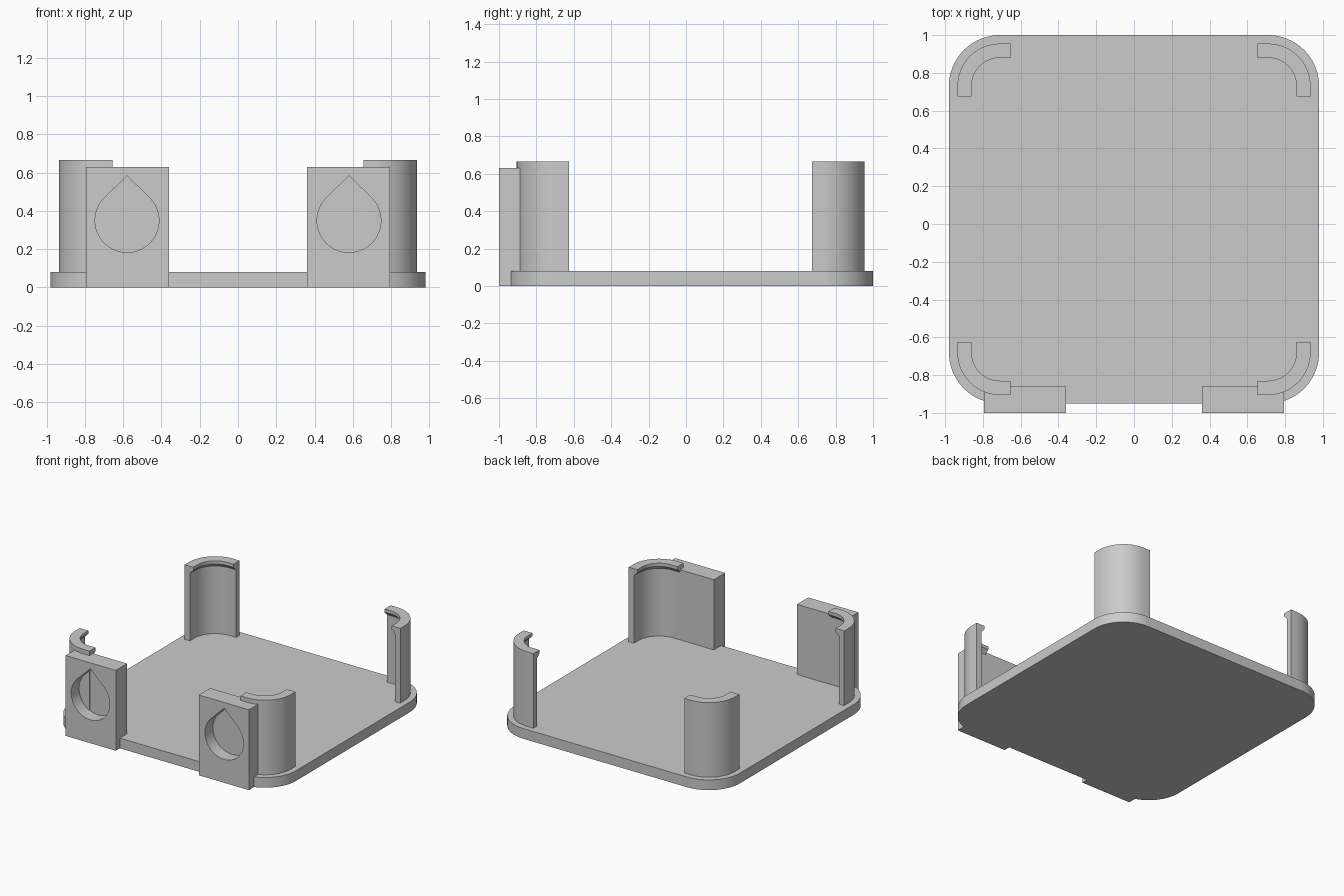
import bpy
import bmesh
from math import sin, cos, pi, radians

if "Cube" in bpy.data.objects:
    bpy.data.objects.remove(bpy.data.objects["Cube"], do_unlink=True)

grey = bpy.data.materials.new("plain grey")
grey.use_nodes = True
COLOUR = (0.6, 0.6, 0.6, 1)
grey.diffuse_color = COLOUR
grey.node_tree.nodes["Principled BSDF"].inputs["Base Color"].default_value = COLOUR

HALF_X, FRONT, BACK = 0.98, -0.95, 1.0   # base outline
BASE_TOP, BASE_RADIUS = 0.08, 0.27
INSET, POST_TOP = 0.045, 0.665
MID_Y = (FRONT + BACK) / 2
HALF_Y = (BACK - FRONT) / 2


def finish(name, bm, smooth=True):
    bmesh.ops.recalc_face_normals(bm, faces=bm.faces)
    mesh = bpy.data.meshes.new(name)
    bm.to_mesh(mesh)
    bm.free()
    mesh.materials.append(grey)
    obj = bpy.data.objects.new(name, mesh)
    bpy.context.collection.objects.link(obj)
    if smooth:
        bpy.ops.object.select_all(action="DESELECT")
        obj.select_set(True)
        bpy.context.view_layer.objects.active = obj
        bpy.ops.object.shade_smooth_by_angle(angle=radians(30))
    return obj


def extrude(name, points, depth, smooth=True):
    """Solid made by pushing a closed outline along a vector."""
    bm = bmesh.new()
    face = bm.faces.new([bm.verts.new(p) for p in points])
    moved = bmesh.ops.extrude_face_region(bm, geom=[face])["geom"]
    verts = [v for v in moved if isinstance(v, bmesh.types.BMVert)]
    bmesh.ops.translate(bm, verts=verts, vec=depth)
    return finish(name, bm, smooth)


# Base plate with rounded corners
outline = []
for quarter, (sx, sy) in enumerate([(1, 1), (-1, 1), (-1, -1), (1, -1)]):
    for i in range(17):
        a = (quarter + i / 16) * pi / 2
        outline.append((sx * (HALF_X - BASE_RADIUS) + BASE_RADIUS * cos(a),
                        MID_Y + sy * (HALF_Y - BASE_RADIUS) + BASE_RADIUS * sin(a), 0))
extrude("base_plate", outline, (0, 0, BASE_TOP))


# Curved corner posts with a chamfered inner lip
def corner_post(name, sx, sy):
    radius, arm = BASE_RADIUS - INSET, 0.055
    section = [(0, 0.07), (0, POST_TOP), (0.075, POST_TOP),
               (0.075, 0.64), (0.045, 0.61), (0.045, 0.07)]
    path = [(0, 0, -arm)]
    path += [(i / 16 * pi / 2, 0, 0) for i in range(17)]
    path += [(pi / 2, -arm, 0)]
    bm = bmesh.new()
    rings = []
    for a, dx, dy in path:
        rings.append([bm.verts.new((
            sx * (HALF_X - BASE_RADIUS + dx + (radius - inward) * cos(a)),
            MID_Y + sy * (HALF_Y - BASE_RADIUS + dy + (radius - inward) * sin(a)),
            z)) for inward, z in section])
    n = len(section)
    for r, s in zip(rings, rings[1:]):
        for k in range(n):
            bm.faces.new((r[k], r[(k + 1) % n], s[(k + 1) % n], s[k]))
    bm.faces.new(rings[0])
    bm.faces.new(rings[-1])
    finish(name, bm)


# Front block with a teardrop pocket
def front_block(name, sx):
    x0, x1, y0, top = 0.36, 0.795, -1.0, 0.63
    corners = [(sx * x, y0, z) for x, z in ((x0, 0), (x1, 0), (x1, top), (x0, top))]
    block = extrude(name, corners, (0, 0.14, 0), smooth=False)
    cx, cz, r = sx * 0.58, 0.35, 0.167
    drop = [(cx, y0 - 0.05, cz + r * 1.4)]
    for i in range(41):
        a = radians(135 + 270 * i / 40)
        drop.append((cx + r * cos(a), y0 - 0.05, cz + r * sin(a)))
    cutter = extrude("pocket_cutter", drop, (0, 0.15, 0), smooth=False)
    cutter.hide_render = True
    cut = block.modifiers.new("pocket", "BOOLEAN")
    cut.operation = "DIFFERENCE"
    cut.solver = "EXACT"
    cut.object = cutter
    bpy.ops.object.select_all(action="DESELECT")
    block.select_set(True)
    bpy.context.view_layer.objects.active = block
    bpy.ops.object.modifier_apply(modifier=cut.name)
    bpy.data.objects.remove(cutter, do_unlink=True)
    bpy.ops.object.shade_smooth_by_angle(angle=radians(30))


for side, sx in (("left", 1), ("right", -1)):
    corner_post("front_post_" + side, sx, -1)
    corner_post("back_post_" + side, sx, 1)
    front_block("front_block_" + side, sx)
